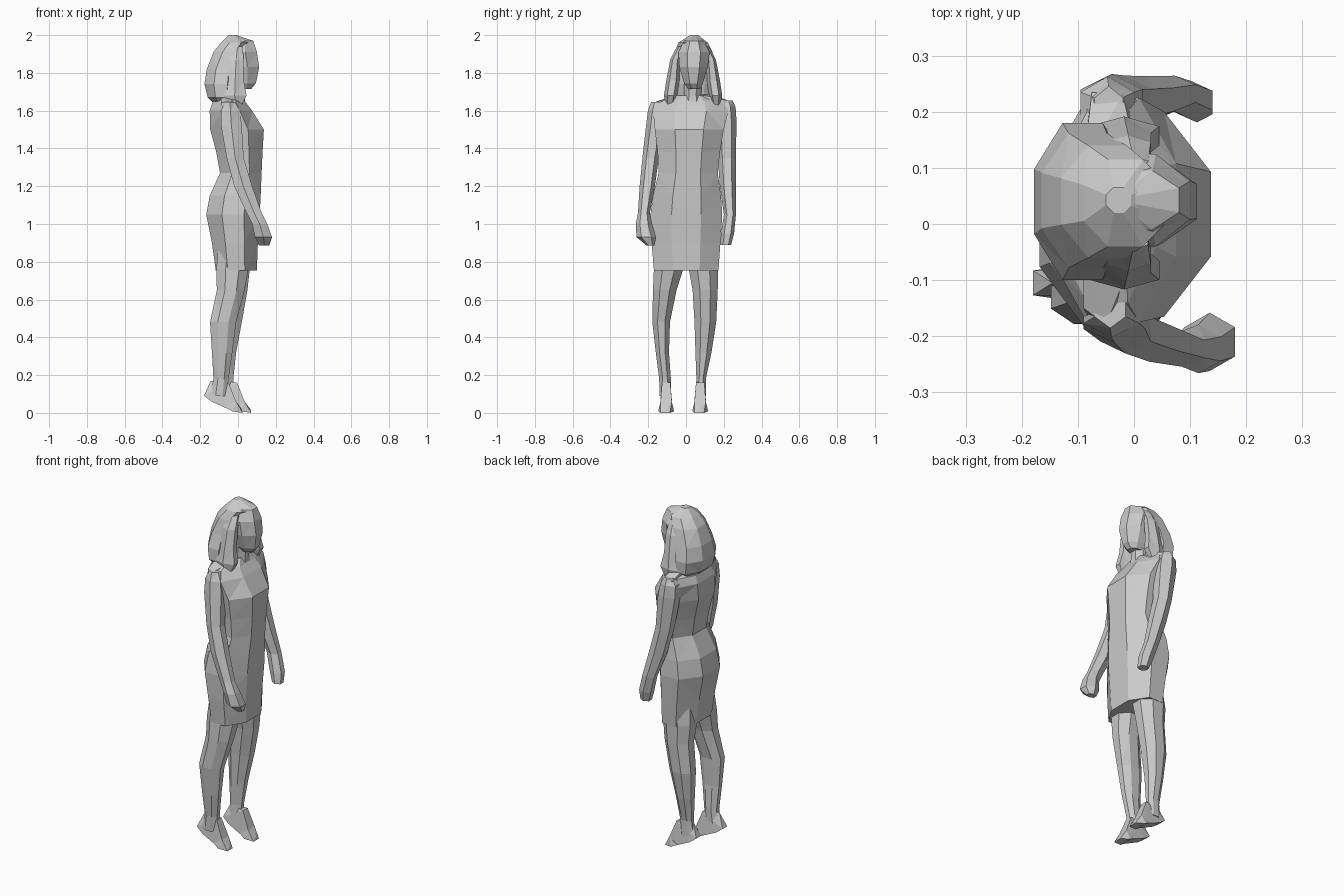
import bpy, bmesh, math
from mathutils import Vector


def finish(name, bm):
    bmesh.ops.recalc_face_normals(bm, faces=bm.faces[:])
    bmesh.ops.triangulate(bm, faces=bm.faces[:])
    me = bpy.data.meshes.new(name)
    bm.to_mesh(me)
    bm.free()
    ob = bpy.data.objects.new(name, me)
    bpy.context.collection.objects.link(ob)
    return ob


def loft(name, rings, n=8):
    """Skin flat-fronted rings given as (z, x0, x1, y0, y1)."""
    bm = bmesh.new()
    loops = []
    k = 1 / math.cos(math.pi / n)
    for z, x0, x1, y0, y1 in rings:
        loop = []
        for i in range(n):
            a = (i + 0.5) * 2 * math.pi / n
            loop.append(bm.verts.new(((x0 + x1) / 2 + (x1 - x0) / 2 * math.cos(a) * k,
                                      (y0 + y1) / 2 + (y1 - y0) / 2 * math.sin(a) * k, z)))
        loops.append(loop)
    for a, b in zip(loops, loops[1:]):
        for i in range(n):
            j = (i + 1) % n
            bm.faces.new((a[i], a[j], b[j], b[i]))
    bm.faces.new(loops[0])
    bm.faces.new(loops[-1])
    return finish(name, bm)


def hull(name, pts, offset=(0, 0, 0)):
    bm = bmesh.new()
    for p in pts:
        bm.verts.new(Vector(p) + Vector(offset))
    r = bmesh.ops.convex_hull(bm, input=bm.verts[:])
    bmesh.ops.delete(bm, geom=list({v for v in r["geom_interior"]
                                    if isinstance(v, bmesh.types.BMVert)}), context='VERTS')
    return finish(name, bm)


# dress: hem, hips, waist, chest and shoulders
loft("dress", [
    (0.755, -0.118, 0.10, -0.17, 0.172),
    (0.90, -0.138, 0.105, -0.182, 0.182),
    (1.05, -0.168, 0.115, -0.188, 0.192),
    (1.15, -0.15, 0.12, -0.175, 0.185),
    (1.27, -0.095, 0.125, -0.145, 0.168),
    (1.38, -0.115, 0.13, -0.15, 0.18),
    (1.50, -0.147, 0.137, -0.165, 0.20),
    (1.60, -0.15, 0.075, -0.175, 0.225),
    (1.645, -0.135, 0.04, -0.14, 0.20),
    (1.68, -0.10, 0.02, -0.06, 0.12)])
# sloping shoulders joining the arms to the neck
hull("shoulders", [(-0.08, -0.17, 1.57), (0.005, -0.175, 1.58), (-0.05, -0.18, 1.64), (-0.09, -0.15, 1.645),
                   (-0.08, 0.22, 1.57), (0.005, 0.225, 1.58), (-0.075, 0.235, 1.645), (-0.02, 0.23, 1.65),
                   (-0.09, -0.04, 1.69), (0.01, -0.03, 1.675), (-0.09, 0.11, 1.70), (0.01, 0.10, 1.68)])

# neck and head
loft("neck", [(1.62, -0.09, 0.04, -0.025, 0.095), (1.68, -0.07, 0.035, -0.01, 0.08),
              (1.78, -0.07, 0.04, -0.01, 0.085)])
loft("head", [
    (1.715, -0.02, 0.07, 0.01, 0.075),
    (1.745, -0.06, 0.095, -0.01, 0.09),
    (1.83, -0.10, 0.112, -0.035, 0.115),
    (1.91, -0.11, 0.10, -0.04, 0.125),
    (1.97, -0.08, 0.08, -0.01, 0.095),
    (2.0, -0.04, -0.01, 0.03, 0.055)])

# hair: main mass and two locks falling past the face
loft("hair", [
    (1.63, -0.12, -0.05, -0.06, 0.12),
    (1.67, -0.16, -0.02, -0.10, 0.175),
    (1.74, -0.178, -0.005, -0.10, 0.18),
    (1.82, -0.165, 0.0, -0.078, 0.162),
    (1.91, -0.13, 0.035, -0.06, 0.14),
    (1.96, -0.09, 0.06, -0.04, 0.115),
    (2.0, -0.05, -0.005, 0.02, 0.065)])
for name, y, s in (("hair_lock_right", -0.07, -1), ("hair_lock_left", 0.145, 1)):
    loft(name, [(z, x0, x1, y + s * d - w, y + s * d + w) for z, x0, x1, d, w in (
        (1.63, -0.04, 0.02, 0.015, 0.02),
        (1.68, -0.08, 0.045, 0.012, 0.03),
        (1.76, -0.06, 0.03, 0.0, 0.03),
        (1.87, -0.05, 0.03, -0.012, 0.022),
        (1.94, -0.03, 0.025, -0.045, 0.02))], 6)

# arms with hands
loft("right_arm", [
    (0.885, 0.115, 0.165, -0.205, -0.17),
    (0.93, 0.09, 0.18, -0.255, -0.165),
    (1.00, 0.075, 0.155, -0.26, -0.185),
    (1.06, 0.045, 0.125, -0.25, -0.195),
    (1.20, -0.02, 0.075, -0.24, -0.17),
    (1.35, -0.06, 0.03, -0.225, -0.15),
    (1.52, -0.09, 0.02, -0.205, -0.12),
    (1.60, -0.09, 0.01, -0.195, -0.11),
    (1.645, -0.07, -0.015, -0.18, -0.11)], 6)
loft("left_arm", [
    (0.89, 0.085, 0.14, 0.185, 0.235),
    (0.95, 0.065, 0.14, 0.19, 0.25),
    (1.05, 0.035, 0.11, 0.205, 0.26),
    (1.20, -0.02, 0.07, 0.185, 0.258),
    (1.35, -0.06, 0.03, 0.175, 0.258),
    (1.55, -0.095, 0.015, 0.165, 0.26),
    (1.62, -0.095, 0.0, 0.16, 0.255),
    (1.655, -0.07, -0.02, 0.17, 0.24)], 6)

# legs, the right one a little further back
loft("right_leg", [
    (0.09, -0.145, -0.055, -0.14, -0.08),
    (0.18, -0.13, -0.05, -0.142, -0.08),
    (0.32, -0.138, -0.03, -0.16, -0.09),
    (0.48, -0.148, -0.01, -0.178, -0.085),
    (0.65, -0.112, 0.035, -0.175, -0.05),
    (0.76, -0.115, 0.055, -0.17, -0.015),
    (0.92, -0.10, 0.04, -0.15, -0.01)])
loft("left_leg", [
    (0.09, -0.11, -0.02, 0.05, 0.105),
    (0.18, -0.10, -0.025, 0.055, 0.105),
    (0.32, -0.11, -0.01, 0.05, 0.135),
    (0.48, -0.12, 0.02, 0.045, 0.16),
    (0.65, -0.105, 0.05, 0.035, 0.168),
    (0.76, -0.115, 0.062, 0.015, 0.17),
    (0.92, -0.10, 0.04, 0.01, 0.15)])

# raised-heel feet: ankle block and a low toe
heel = [(-0.18, -0.022, 0.09), (-0.18, 0.022, 0.09), (-0.14, -0.028, 0.06), (-0.14, 0.028, 0.06),
        (-0.145, 0, 0.17), (-0.05, -0.022, 0.16), (-0.05, 0.022, 0.16),
        (-0.04, -0.035, 0.015), (-0.04, 0.035, 0.015), (-0.01, -0.03, 0.06), (-0.01, 0.03, 0.06)]
toe = [(-0.06, -0.036, 0.03), (-0.06, 0.036, 0.03), (-0.03, -0.042, 0.008), (-0.03, 0.042, 0.008),
       (-0.01, -0.03, 0.06), (-0.01, 0.03, 0.06), (0.025, -0.03, 0.0), (0.025, 0.02, 0.0), (0.02, 0, 0.02)]
for side, offset in (("right", (0, -0.105, 0)), ("left", (0.045, 0.075, 0))):
    hull(side + "_heel", heel, offset)
    hull(side + "_toe", toe, offset)
